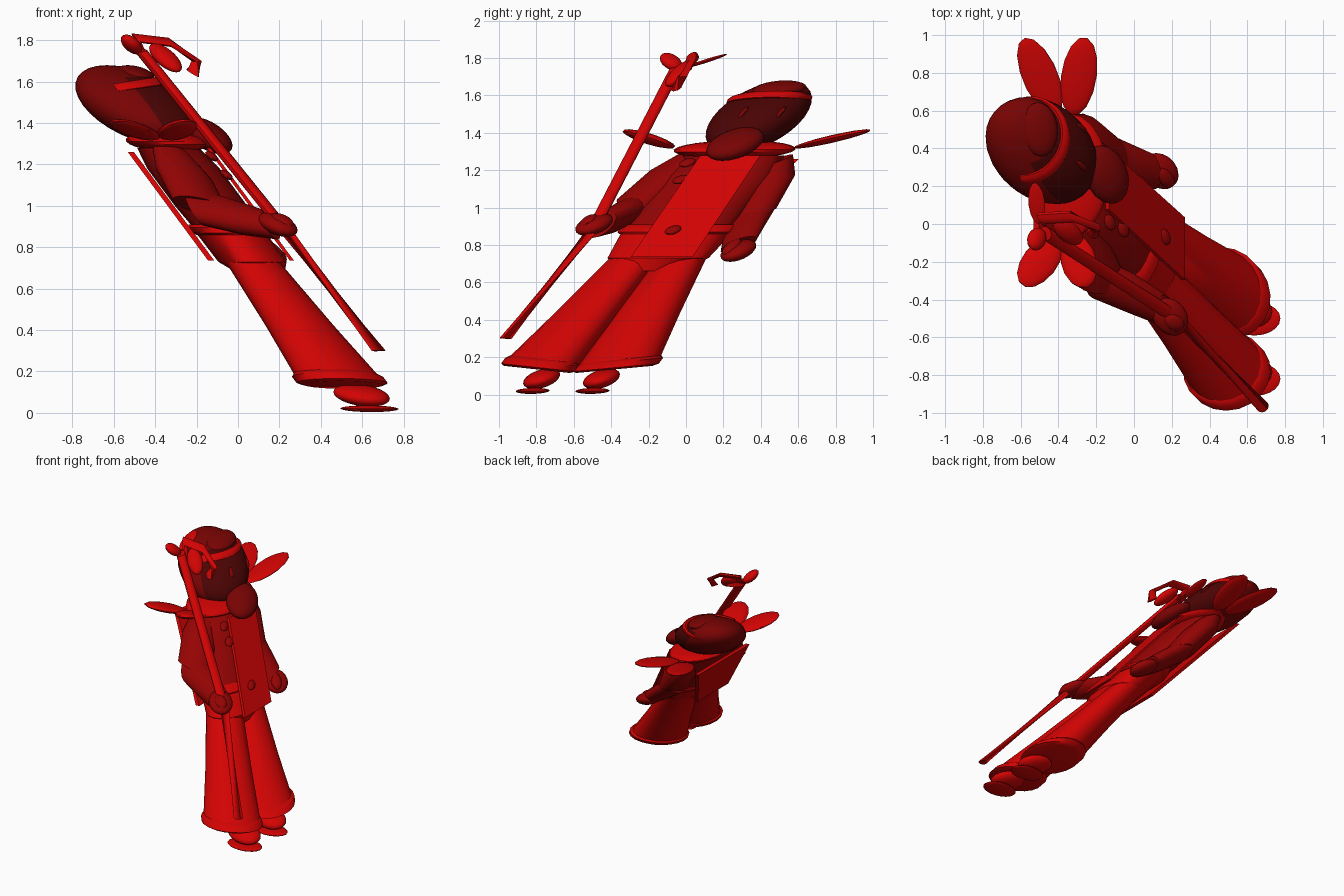
import bpy, bmesh, math
from mathutils import Matrix, Vector

cube = bpy.data.objects.get("Cube")
if cube:
    bpy.data.objects.remove(cube, do_unlink=True)

LEAN, OX, OY = 0.74, 0.61, -0.69
# The upright figure faces +x; this shear leans it back and sideways
SHEAR = Matrix(((1, 0, -LEAN, OX), (0, 1, LEAN, OY), (0, 0, 1, 0), (0, 0, 0, 1)))
made = []


def material(name, colour):
    m = bpy.data.materials.new(name)
    m.diffuse_color = (*colour, 1)
    m.use_nodes = True
    m.node_tree.nodes["Principled BSDF"].inputs["Base Color"].default_value = (*colour, 1)
    return m


RED = material("bright red", (0.65, 0.001, 0.001))
MID = material("deep red", (0.30, 0.001, 0.001))
MAROON = material("maroon", (0.19, 0.001, 0.001))
DARK = material("dark maroon", (0.07, 0.001, 0.001))


def finish(name, bm, *mats, rule=None):
    bmesh.ops.recalc_face_normals(bm, faces=bm.faces)
    if rule:
        for f in bm.faces:
            f.material_index = int(rule(f.calc_center_median()))
    bm.transform(SHEAR)
    mesh = bpy.data.meshes.new(name)
    bm.to_mesh(mesh)
    bm.free()
    for m in mats:
        mesh.materials.append(m)
    ob = bpy.data.objects.new(name, mesh)
    bpy.context.collection.objects.link(ob)
    made.append(ob)


def upright(p):
    return SHEAR.inverted() @ Vector(p)


def blob(name, centre, radii, *mats, rot=None, rule=None, segs=20):
    bm = bmesh.new()
    bmesh.ops.create_uvsphere(bm, u_segments=segs, v_segments=segs // 2 + 2, radius=1)
    r = rot.to_matrix().to_4x4() if rot else Matrix()
    bm.transform(Matrix.Translation(centre) @ r @ Matrix.Diagonal((*radii, 1)))
    finish(name, bm, *mats, rule=rule)


def leaf(name, a, b, width, thick, mat):
    a, b = Vector(a), Vector(b)
    q = (b - a).to_track_quat('Y', 'Z')
    blob(name, (a + b) / 2, (width, (b - a).length / 2, thick), mat, rot=q, segs=14)


def skin(name, bm, loops, mat):
    # bridge rings of vertices and cap both ends
    n = len(loops[0])
    for lo, hi in zip(loops, loops[1:]):
        for i in range(n):
            j = (i + 1) % n
            bm.faces.new((lo[i], lo[j], hi[j], hi[i]))
    bm.faces.new(loops[0][::-1])
    bm.faces.new(loops[-1])
    finish(name, bm, mat)


def loft(name, rings, mat, tilt=0, segs=20):
    # each ring: centre y, z, x radius, y radius; tilt raises the +y side
    bm = bmesh.new()
    angles = [math.tau * i / segs for i in range(segs)]
    loops = [[bm.verts.new((rx * math.cos(t), y + ry * math.sin(t), z + tilt * ry * math.sin(t)))
              for t in angles] for y, z, rx, ry in rings]
    skin(name, bm, loops, mat)


def tube(name, points, radii, mat, segs=12):
    bm = bmesh.new()
    pts = [Vector(p) for p in points]
    angles = [math.tau * i / segs for i in range(segs)]
    loops = []
    for k, p in enumerate(pts):
        d = pts[min(k + 1, len(pts) - 1)] - pts[max(k - 1, 0)]
        q = d.to_track_quat('Z', 'Y')
        loops.append([bm.verts.new(p + q @ Vector((radii[k] * math.cos(t), radii[k] * math.sin(t), 0)))
                      for t in angles])
    skin(name, bm, loops, mat)


def plate(name, x, z0, z1, bottom, top, thick, mat):
    # upright panel across the body, with separate bottom and top widths
    bm = bmesh.new()
    outline = [(bottom[0], z0), (bottom[1], z0), (top[1], z1), (top[0], z1)]
    face = bm.faces.new([bm.verts.new((x - thick / 2, y, z)) for y, z in outline])
    out = bmesh.ops.extrude_face_region(bm, geom=[face])["geom"]
    bmesh.ops.translate(bm, vec=(thick, 0, 0), verts=[v for v in out if isinstance(v, bmesh.types.BMVert)])
    finish(name, bm, mat)


# Legs, hems, shoes and shoulder leaves, one set per side
for side, s in (("left", 1), ("right", -1)):
    blob(side + "_sole", (0.04, 0.015 + 0.16 * s, 0.02), (0.14, 0.09, 0.016), RED)
    blob(side + "_shoe", (0.05, 0.015 + 0.16 * s, 0.085), (0.13, 0.09, 0.055), RED)
    loft(side + "_trouser_leg", [(0.205 * s, 0.16, 0.205, 0.205), (0.165 * s, 0.42, 0.165, 0.17),
                                 (0.12 * s, 0.73, 0.13, 0.135)], RED, tilt=0.1 * s)
    loft(side + "_hem", [(0.207 * s, 0.135, 0.19, 0.19), (0.207 * s, 0.145, 0.22, 0.215),
                         (0.207 * s, 0.175, 0.22, 0.215), (0.205 * s, 0.19, 0.2, 0.2)], RED, tilt=0.1 * s)
    mid = -0.03
    leaf(side + "_back_leaf", (-0.05, mid + 0.32 * s, 1.32), (-0.14, mid + 0.66 * s, 1.415), 0.095, 0.022, RED)
    leaf(side + "_front_leaf", (0.03, mid + 0.32 * s, 1.32), (0.19, mid + 0.66 * s, 1.415), 0.095, 0.022, RED)

# Body, belt and collar
loft("skirt", [(0, 0.66, 0.1, 0.17), (0, 0.73, 0.165, 0.27), (0, 0.88, 0.17, 0.3)], RED)
loft("torso", [(0, 0.86, 0.16, 0.28), (0, 1.0, 0.175, 0.29),
               (0, 1.18, 0.175, 0.3), (0, 1.28, 0.15, 0.27)], MID)
loft("belt", [(0, 0.86, 0.175, 0.305), (0, 0.87, 0.19, 0.32),
              (0, 0.895, 0.19, 0.32), (0, 0.91, 0.175, 0.305)], RED)
blob("collar", (0.02, -0.02, 1.31), (0.2, 0.325, 0.05), RED)
plate("front_panel", 0.195, 0.735, 1.28, (-0.15, 0.18), (-0.18, 0.14), 0.02, RED)
plate("back_panel", -0.195, 0.735, 1.26, (-0.18, 0.2), (-0.28, 0.36), 0.03, RED)
for i, (x, y, z) in enumerate(((0.18, -0.22, 1.24), (0.185, -0.19, 1.15), (0.205, -0.03, 0.88))):
    blob("button_%d" % (i + 1), (x, y, z), (0.025, 0.04, 0.025), MID, segs=12)

# Arms and hands
tube("right_upper_arm", [(0.0, -0.22, 1.26), (-0.02, -0.28, 1.15), (-0.05, -0.34, 1.0)],
     [0.08, 0.12, 0.12], MID, 16)
tube("right_forearm", [(-0.08, -0.33, 1.0), (0.08, -0.38, 0.95), (0.22, -0.44, 0.91)],
     [0.1, 0.095, 0.075], MID, 16)
blob("right_hand", (0.255, -0.475, 0.91), (0.085, 0.09, 0.06), MID)
blob("right_thumb", (0.29, -0.52, 0.93), (0.05, 0.04, 0.035), MID, segs=12)
tube("left_upper_arm", [(0, 0.24, 1.25), (-0.02, 0.29, 1.14), (-0.03, 0.33, 0.97)],
     [0.08, 0.12, 0.11], MID, 16)
tube("left_forearm", [(-0.04, 0.33, 0.99), (0.03, 0.35, 0.88), (0.08, 0.38, 0.8)],
     [0.1, 0.095, 0.08], MID, 16)
blob("left_hand", (0.1, 0.4, 0.77), (0.085, 0.085, 0.06), MID)
blob("left_thumb", (0.14, 0.35, 0.79), (0.04, 0.04, 0.045), MID, segs=12)

# Head with a dark face
loft("neck", [(0, 1.24, 0.12, 0.13), (0, 1.4, 0.12, 0.13)], MAROON)
blob("head", (0, -0.02, 1.485), (0.26, 0.245, 0.195), MAROON, DARK,
     rule=lambda c: c.x > 0.03 and c.z < 1.62, segs=28)
blob("snout", (0.235, -0.04, 1.34), (0.1, 0.14, 0.09), MAROON)
blob("forelock", (0.1, -0.02, 1.635), (0.09, 0.14, 0.045), MAROON)
for side, s in (("left", 1), ("right", -1)):
    blob(side + "_eye", (0.232, -0.02 + 0.1 * s, 1.51), (0.016, 0.015, 0.03), MAROON, segs=12)

# Cap brim across the front of the head
brim = [(0.215 * math.cos(t), -0.03 + 0.205 * math.sin(t), 1.575 + 0.03 * math.cos(t))
        for t in (math.radians(-100 + 12.5 * i) for i in range(17))]
tube("cap_brim", brim, [0.02] * len(brim), RED, 8)

# Staff bent at the hand, with crook, bulb and leaves
staff = [(0.68, -0.965, 0.3), (0.23, -0.5, 0.88), (-0.47, -0.05, 1.75)]
tube("staff", [upright(p) for p in staff], [0.034] * 3, RED)
crook = [(-0.46, 0.0, 1.73), (-0.49, 0.03, 1.81), (-0.33, 0.04, 1.79), (-0.2, -0.02, 1.7), (-0.22, -0.05, 1.64)]
tube("staff_crook", [upright(p) for p in crook], [0.025] * len(crook), RED, 8)
blob("staff_bulb", upright((-0.35, -0.04, 1.715)), (0.06, 0.05, 0.07), RED)
leaf("staff_bud", upright((-0.5, -0.03, 1.74)), upright((-0.53, -0.13, 1.82)), 0.045, 0.03, RED)
leaf("staff_leaf", upright((-0.51, 0.0, 1.75)), upright((-0.52, 0.22, 1.82)), 0.045, 0.012, RED)

# Smooth shading with sharp creases kept
bpy.ops.object.select_all(action='DESELECT')
for ob in made:
    ob.select_set(True)
bpy.context.view_layer.objects.active = made[0]
bpy.ops.object.shade_smooth_by_angle(angle=math.radians(40))
